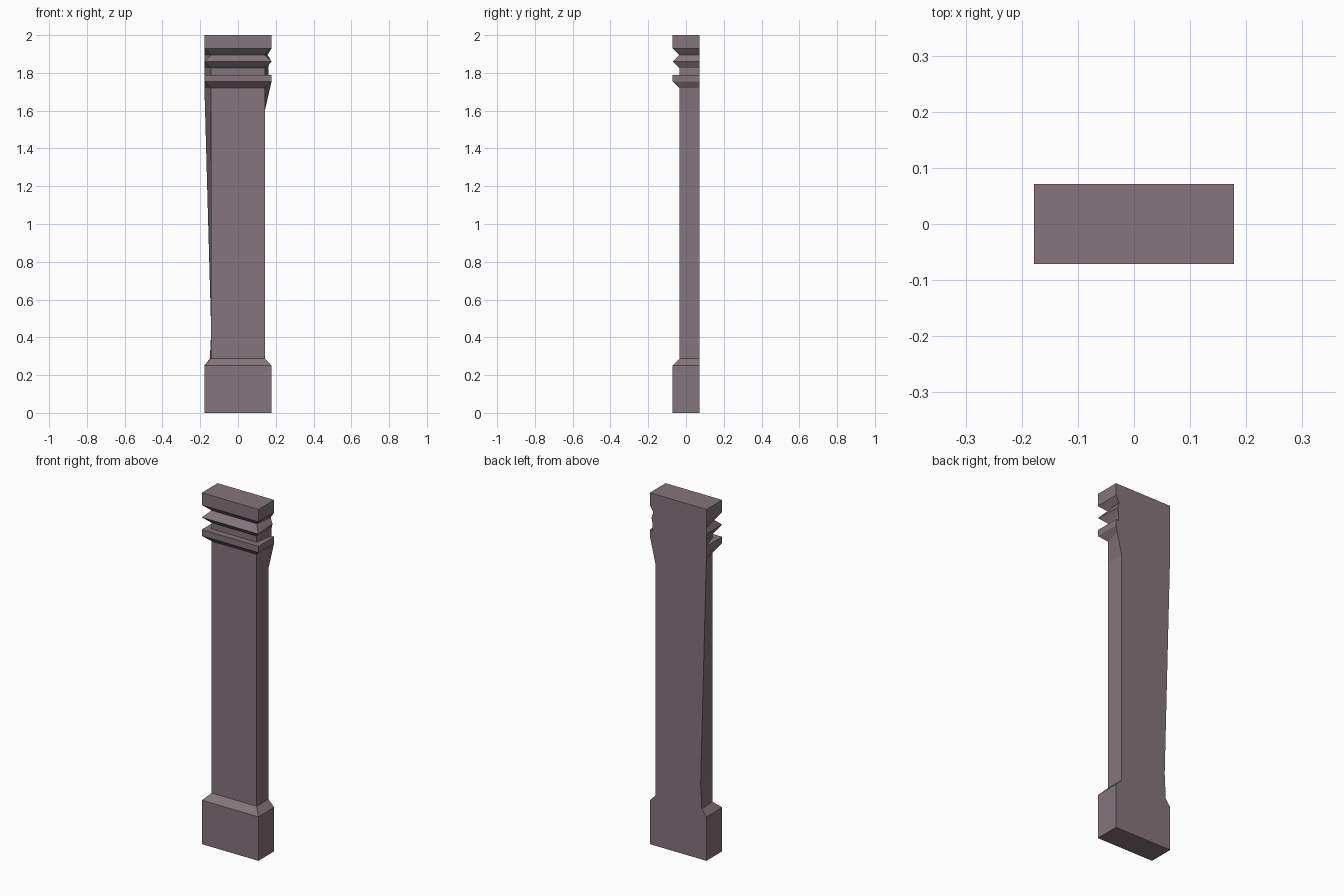
import bpy
import bmesh

cube = bpy.data.objects.get("Cube")
if cube:
    bpy.data.objects.remove(cube, do_unlink=True)

HALF_W, HALF_D, INSET = 0.178, 0.071, 0.036

# Moulding profile: height, front inset (0 or 1), back inset on left (+x) and right (-x)
LEVELS = [
    (0.0, 0, 0, 0),
    (0.25, 0, 0, 0),
    (0.287, 1, 1, 0.8),
    (0.43, 1, 1, 1),
    (1.6, 1, 1, 0.1),
    (1.72, 1, 0.22, 0),
    (1.755, 0, 0, 0),
    (1.79, 0, 0, 0),
    (1.79, 1, 0.45, 0),
    (1.825, 1, 0.5, 0),
    (1.86, 0, 0.3, 0),
    (1.895, 1, 0.6, 0),
    (1.93, 0, 0, 0),
    (2.0, 0, 0, 0),
]

# Stone colour
stone = bpy.data.materials.new("mauve_stone")
stone.use_nodes = True
colour = (0.235, 0.178, 0.2, 1)
stone.diffuse_color = colour
stone.node_tree.nodes["Principled BSDF"].inputs["Base Color"].default_value = colour

# Loft four-cornered rings into the pilaster; its back stays flat
bm = bmesh.new()
rings = []
for z, front, left, right in LEVELS:
    front_x = HALF_W - INSET * front
    front_y = -HALF_D + INSET * front
    corners = [
        (-front_x, front_y),
        (front_x, front_y),
        (HALF_W - INSET * left, HALF_D),
        (-HALF_W + INSET * right, HALF_D),
    ]
    rings.append([bm.verts.new((x, y, z)) for x, y in corners])

for low, high in zip(rings, rings[1:]):
    for i in range(4):
        j = (i + 1) % 4
        bm.faces.new((low[i], low[j], high[j], high[i]))
bm.faces.new(rings[0][::-1])
bm.faces.new(rings[-1])
bmesh.ops.remove_doubles(bm, verts=bm.verts, dist=0.0001)
bmesh.ops.recalc_face_normals(bm, faces=bm.faces)

mesh = bpy.data.meshes.new("wall_pilaster")
bm.to_mesh(mesh)
bm.free()
mesh.materials.append(stone)
pilaster = bpy.data.objects.new("wall_pilaster", mesh)
bpy.context.collection.objects.link(pilaster)
